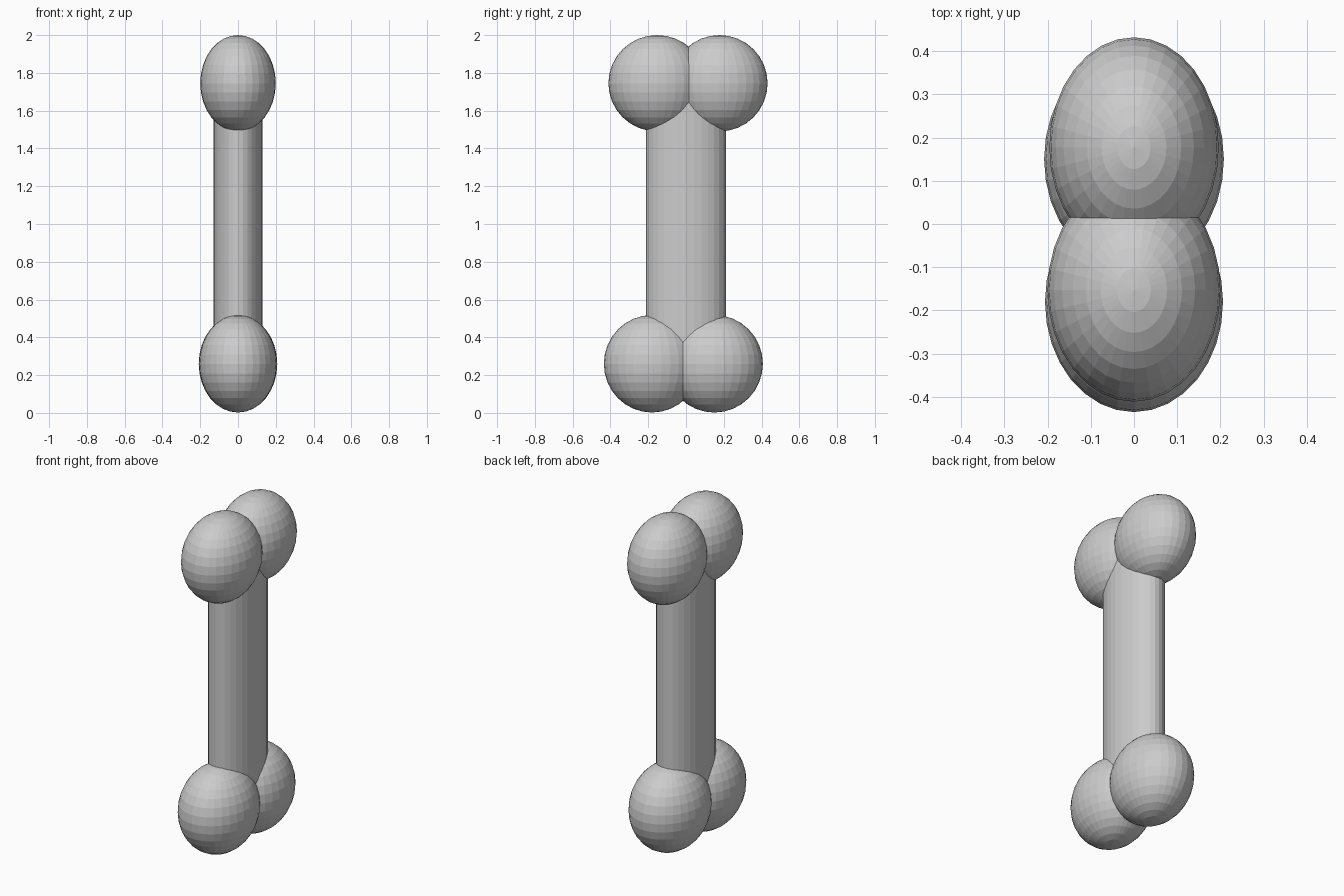
import bpy

if "Cube" in bpy.data.objects:
    bpy.data.objects.remove(bpy.data.objects["Cube"])


def knob(name, y, z, radii):
    # Faceted ellipsoid at one corner of the bone
    bpy.ops.mesh.primitive_uv_sphere_add(segments=32, ring_count=16, radius=1, location=(0, y, z))
    ob = bpy.context.object
    ob.name = name
    ob.scale = radii
    bpy.ops.object.transform_apply(location=False, rotation=False, scale=True)
    return ob


# Flattened shaft, with its ends buried in the knobs
bpy.ops.mesh.primitive_cylinder_add(vertices=32, radius=1, depth=1.5, location=(0, 0, 1))
shaft = bpy.context.object
shaft.name = "shaft"
shaft.scale = (0.13, 0.211, 1)
bpy.ops.object.transform_apply(location=False, rotation=False, scale=True)

# Upper pair, then the slightly larger lower pair
knob("upper_front_knob", -0.153, 1.745, (0.2, 0.258, 0.255))
knob("upper_back_knob", 0.177, 1.745, (0.196, 0.255, 0.255))
knob("lower_front_knob", -0.18, 0.26, (0.206, 0.255, 0.258))
knob("lower_back_knob", 0.15, 0.26, (0.208, 0.257, 0.258))
